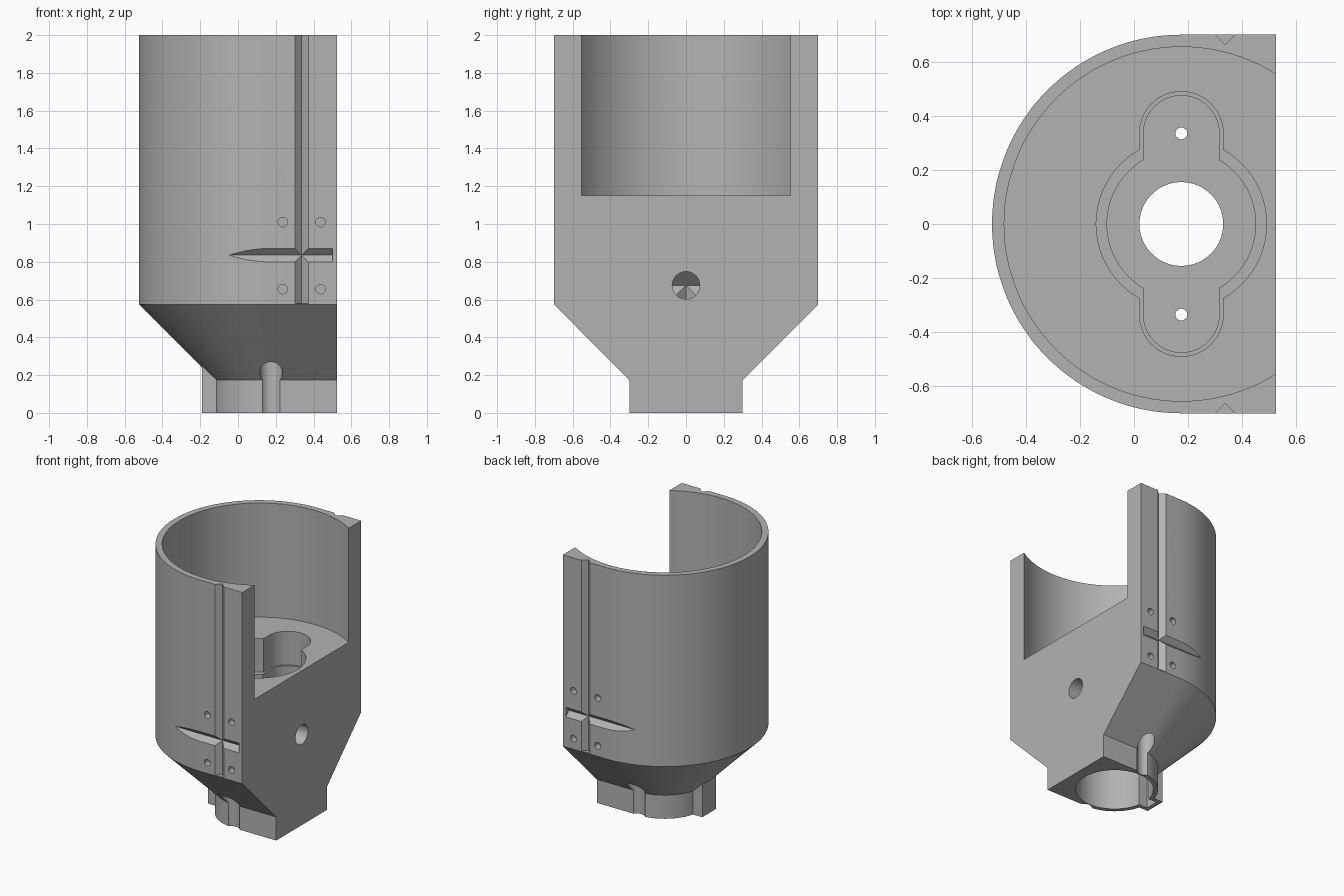
import bpy, bmesh
from math import sin, cos, pi, radians

if "Cube" in bpy.data.objects:
    bpy.data.objects.remove(bpy.data.objects["Cube"])

CX = 0.175      # axis of the round body
FLAT = 0.525    # flat side of the body

grey = bpy.data.materials.new("plain_grey")
grey.use_nodes = True
grey.diffuse_color = (0.45, 0.45, 0.45, 1)
grey.node_tree.nodes["Principled BSDF"].inputs["Base Color"].default_value = grey.diffuse_color


def loft(name, rings):
    """Closed solid through rings of equal point count."""
    bm = bmesh.new()
    loops = [[bm.verts.new(p) for p in ring] for ring in rings]
    for a, b in zip(loops, loops[1:]):
        for i in range(len(a)):
            j = (i + 1) % len(a)
            bm.faces.new((a[i], a[j], b[j], b[i]))
    bm.faces.new(loops[0])
    if len(loops[-1]) > 1:
        bm.faces.new(loops[-1])
    return finish(name, bm)


def finish(name, bm):
    bmesh.ops.recalc_face_normals(bm, faces=bm.faces)
    mesh = bpy.data.meshes.new(name)
    bm.to_mesh(mesh)
    bm.free()
    mesh.materials.append(grey)
    ob = bpy.data.objects.new(name, mesh)
    bpy.context.collection.objects.link(ob)
    return ob


def prism(name, pts, axis, lo, hi):
    """Extrude a flat outline along an axis."""
    place = {"x": lambda u, v, w: (w, u, v),
             "y": lambda u, v, w: (u, w, v),
             "z": lambda u, v, w: (u, v, w)}[axis]
    return loft(name, [[place(u, v, w) for u, v in pts] for w in (lo, hi)])


def circle(u, v, r, n=32):
    return [(u + r * cos(2 * pi * i / n), v + r * sin(2 * pi * i / n)) for i in range(n)]


def rect(u0, u1, v0, v1):
    return [(u0, v0), (u1, v0), (u1, v1), (u0, v1)]


def stadium(r, reach, n=24):
    top = [(CX + r * cos(pi * i / n), reach + r * sin(pi * i / n)) for i in range(n + 1)]
    return top + [(2 * CX - x, -y) for x, y in top]


def d_ring(r, z, n=64):
    arc = [(CX - r * sin(pi * i / n), r * cos(pi * i / n), z) for i in range(n + 1)]
    return arc + [(FLAT, -r, z), (FLAT, r, z)]


def boolean(ob, tool, operation="DIFFERENCE"):
    tool.hide_render = True
    mod = ob.modifiers.new("cut", "BOOLEAN")
    mod.operation = operation
    mod.solver = "EXACT"
    mod.object = tool
    bpy.context.view_layer.objects.active = ob
    bpy.ops.object.modifier_apply(modifier=mod.name)
    bpy.data.objects.remove(tool)


# Outer shell: neck, taper and round body with one flat side
body = loft("housing", [d_ring(0.3, 0), d_ring(0.3, 0.175),
                        d_ring(0.7, 0.575), d_ring(0.7, 2)])

# Key tab on the neck
boolean(body, prism("key_tab", rect(-0.19, 0, -0.08, 0.08), "z", 0, 0.3), "UNION")

# Upper chamber, stepped pocket, centre hole, bottom bore and keyway
cuts = [
    prism("chamber", circle(CX, 0, 0.655, 128), "z", 1.15, 2.1),
    prism("pocket", circle(CX, 0, 0.315, 64), "z", 0.9, 1.2),
    prism("pocket_lobes", stadium(0.155, 0.335), "z", 0.9, 1.2),
    prism("pocket_step", circle(CX, 0, 0.275, 64), "z", 0.8, 1.0),
    prism("pocket_step_lobes", stadium(0.14, 0.335), "z", 0.8, 1.0),
    prism("centre_hole", circle(CX, 0, 0.155, 64), "z", 0.4, 0.9),
    prism("bottom_bore", circle(CX, 0, 0.268, 64), "z", -0.1, 0.45),
    prism("keyway", rect(-0.16, 0.1, -0.05, 0.05), "z", -0.1, 0.3),
]

# Details repeated on the front and back sides
GX, GZ, G = 0.337, 0.835, 0.036
for s in (-1, 1):
    y = 0.7 * s
    cuts += [
        prism("screw_hole", circle(CX, 0.335 * s, 0.022), "z", 0.4, 0.9),
        prism("screw_channel", circle(CX, 0.335 * s, 0.06), "z", -0.1, 0.5),
        prism("upright_groove", circle(GX, y, G, 4), "z", 0.58, 2.1),
        prism("cross_groove", circle(y, GZ, G, 4), "x", -0.2, 0.5),
    ]
    for x in (GX - 0.1, GX + 0.1):
        for z in (0.655, 1.01):
            cuts.append(prism("dimple", circle(x, z, 0.025), "y", 0.65 * s, 0.76 * s))

# Side hole in the flat face, ending in crossed V cuts
bm = bmesh.new()
ring = circle(0, 0, 0.073)
outer = [bm.verts.new((0.6, u, 0.675 + v)) for u, v in ring]
inner = [bm.verts.new((0.37 + (abs(v) if v > 0 else min(abs(u), abs(v))), u, 0.675 + v))
         for u, v in ring]
tip = bm.verts.new((0.37, 0, 0.675))
bm.faces.new(outer)
for i in range(len(ring)):
    j = (i + 1) % len(ring)
    bm.faces.new((outer[i], outer[j], inner[j], inner[i]))
    bm.faces.new((inner[i], inner[j], tip))
cuts.append(finish("side_hole", bm))

for tool in cuts:
    boolean(body, tool)

# Smooth round walls, crisp edges
bpy.ops.object.select_all(action="DESELECT")
body.select_set(True)
bpy.context.view_layer.objects.active = body
bpy.ops.object.shade_smooth_by_angle(angle=radians(25))
